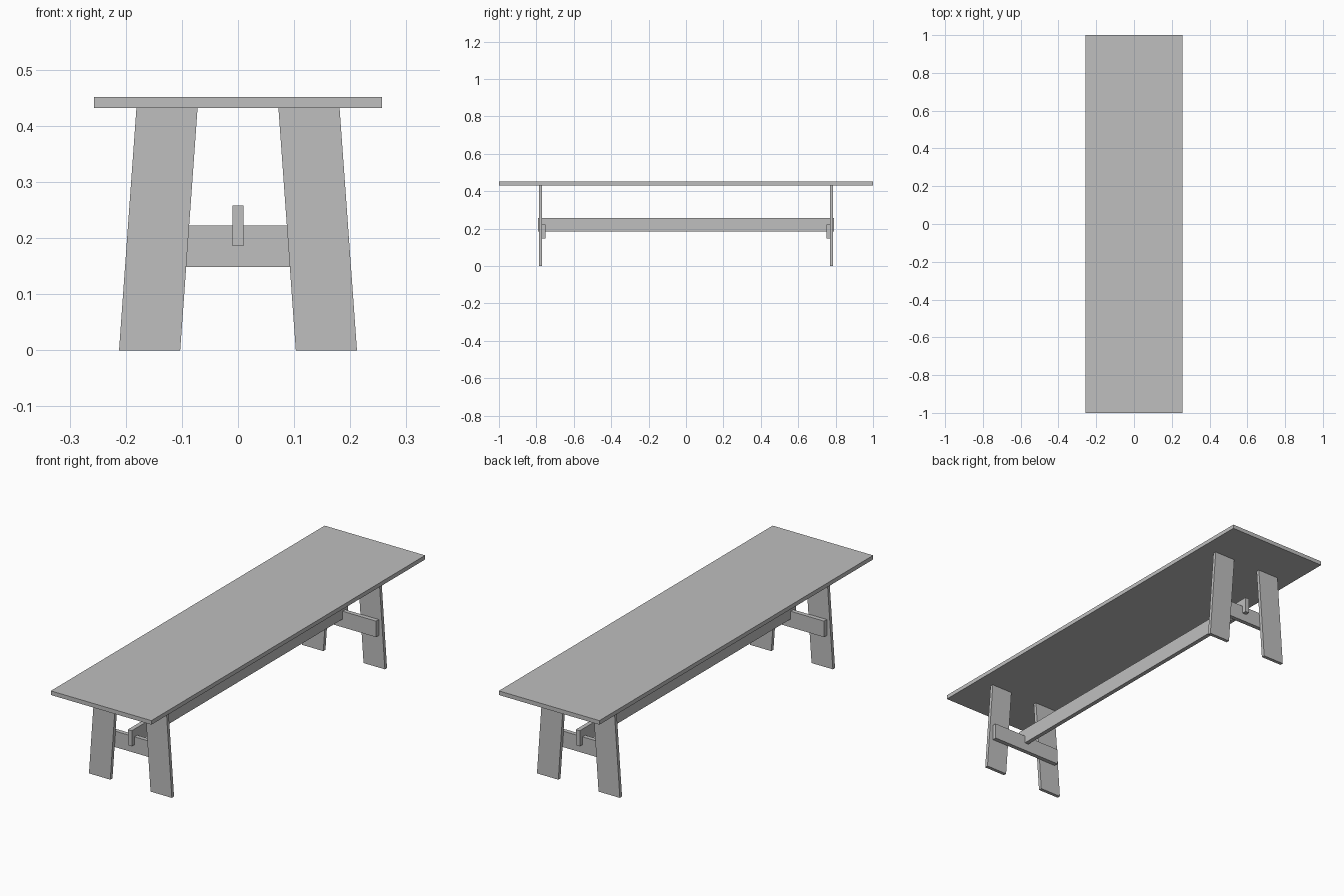
import bpy
import bmesh
from mathutils import Vector

cube = bpy.data.objects.get("Cube")
if cube:
    bpy.data.objects.remove(cube, do_unlink=True)

GREY = (0.52, 0.52, 0.52, 1.0)
grey = bpy.data.materials.new("plain_grey")
grey.use_nodes = True
grey.diffuse_color = GREY
grey.node_tree.nodes["Principled BSDF"].inputs["Base Color"].default_value = GREY


def board(name, profile, y0, y1):
    """Extrude an x-z outline from y0 to y1."""
    bm = bmesh.new()
    face = bm.faces.new([bm.verts.new((x, y0, z)) for x, z in profile])
    out = bmesh.ops.extrude_face_region(bm, geom=[face])
    verts = [v for v in out["geom"] if isinstance(v, bmesh.types.BMVert)]
    bmesh.ops.translate(bm, verts=verts, vec=Vector((0, y1 - y0, 0)))
    bmesh.ops.recalc_face_normals(bm, faces=bm.faces)
    mesh = bpy.data.meshes.new(name)
    bm.to_mesh(mesh)
    bm.free()
    mesh.materials.append(grey)
    obj = bpy.data.objects.new(name, mesh)
    bpy.context.collection.objects.link(obj)
    return obj


def rectangle(half_width, z0, z1):
    return [(-half_width, z0), (half_width, z0), (half_width, z1), (-half_width, z1)]


# Long seat plank and the stretcher under it
SEAT_BOTTOM = 0.432
board("seat", rectangle(0.257, SEAT_BOTTOM, 0.451), -1, 1)
board("stretcher", rectangle(0.01, 0.186, 0.258), -0.79, 0.79)

# Splayed leg outline, and a crossbar with a slot that holds the stretcher
leg = [(0.103, 0), (0.212, 0), (0.181, SEAT_BOTTOM), (0.072, SEAT_BOTTOM)]
half_bar = [(0.181, 0.148), (0.181, 0.222), (0.01, 0.222), (0.01, 0.186)]
crossbar = half_bar + [(-x, z) for x, z in reversed(half_bar)]

for end, side in (("front", -1), ("back", 1)):
    for hand, sign in (("left", 1), ("right", -1)):
        board(f"{end}_{hand}_leg", [(sign * x, z) for x, z in leg],
              side * 0.786, side * 0.77)
    board(f"{end}_crossbar", crossbar, side * 0.77, side * 0.75)
